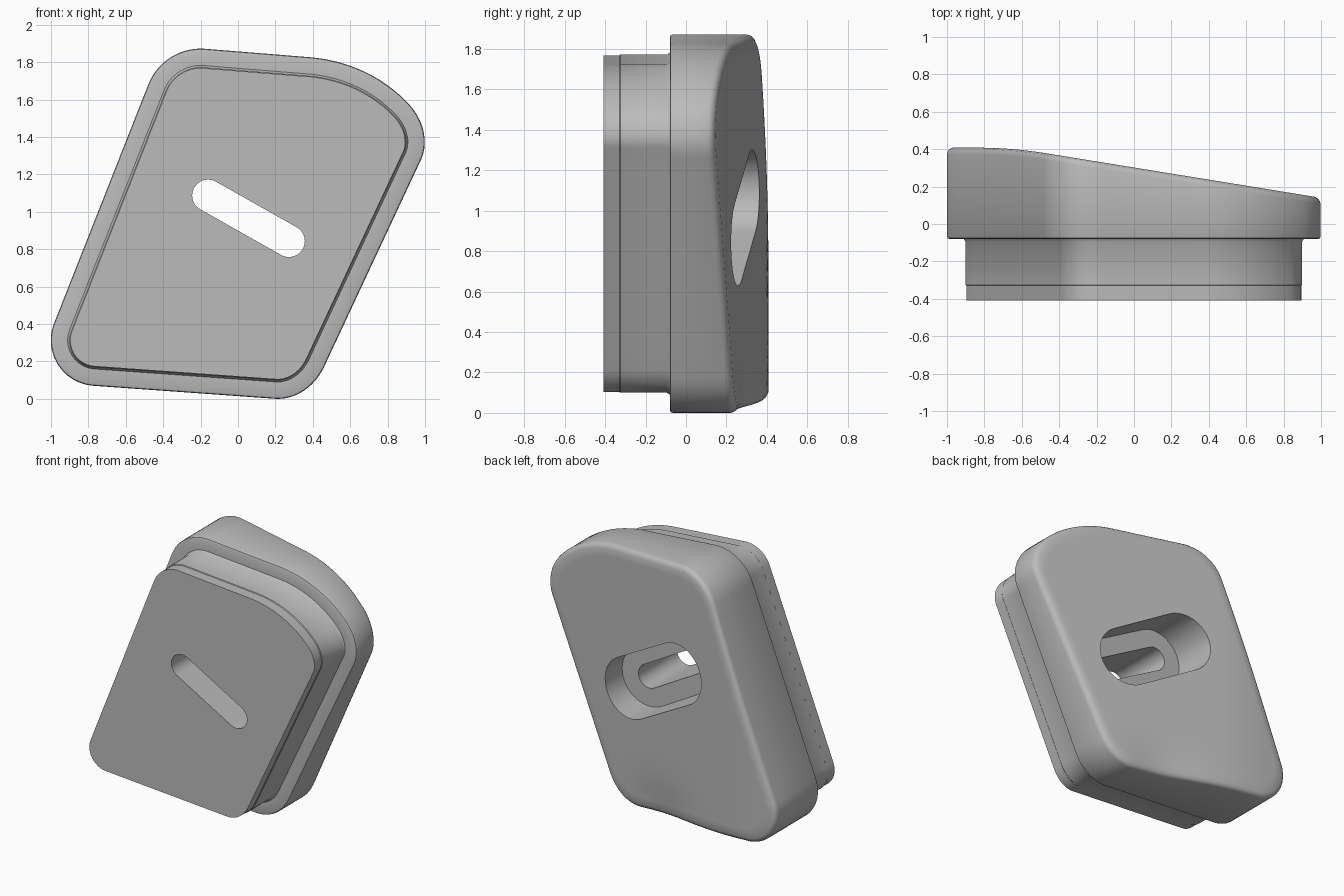
import bpy
import bmesh
import math
from mathutils import Vector

cube = bpy.data.objects.get("Cube")
if cube:
    bpy.data.objects.remove(cube, do_unlink=True)

grey = bpy.data.materials.new("plain_grey")
grey.use_nodes = True
COLOUR = (0.5, 0.5, 0.5, 1)
grey.diffuse_color = COLOUR
grey.node_tree.nodes["Principled BSDF"].inputs["Base Color"].default_value = COLOUR

# Outline corners in (x, z): start of the bend, its control corner, end of the bend
BENDS = [
    ((-0.48, 1.68), (-0.395, 1.90), (-0.16, 1.87)),
    ((0.40, 1.825), (0.70, 1.795), (0.90, 1.59)),
    ((0.90, 1.59), (1.065, 1.43), (0.97, 1.26)),
    ((0.46, 0.17), (0.375, -0.01), (0.20, 0.0)),
    ((-0.78, 0.07), (-1.10, 0.10), (-0.985, 0.40)),
]


def bend(a, c, b, steps=12):
    """Rounded corner as a conic arc from a to b."""
    a, c, b = Vector(a), Vector(c), Vector(b)
    w = math.cos((c - a).angle(b - c) / 2)
    pts = []
    for i in range(steps + 1):
        t = i / steps
        k = (1 - t) ** 2, 2 * w * t * (1 - t), t * t
        pts.append((a * k[0] + c * k[1] + b * k[2]) / sum(k))
    return pts


def outline():
    """Closed outline with the straight runs subdivided."""
    pts = []
    for i, b in enumerate(BENDS):
        arc = bend(*b)
        end, start = arc[-1], Vector(BENDS[(i + 1) % len(BENDS)][0])
        pts += arc
        if (start - end).length < 0.01:
            pts.pop()
        else:
            pts += [end.lerp(start, j / 12) for j in range(1, 12)]
    return pts


def inset(pts, d):
    """Move a clockwise outline inward by d."""
    out = []
    for i, p in enumerate(pts):
        t = (pts[(i + 1) % len(pts)] - pts[i - 1]).normalized()
        out.append(p + Vector((t.y, -t.x)) * d)
    return out


def back_y(p):
    """Sloping back surface, levelling off on one side with a low hollow."""
    slope = 0.302 - 0.162 * p.x
    top, soft = 0.408, 0.03
    h = max(soft - abs(slope - top), 0) / soft
    y = min(slope, top) - h * h * soft / 4
    dip = math.exp(-((p.x + 0.02) / 0.25) ** 2 - (p.y / 0.22) ** 2)
    return y - 0.03 * dip


def make_object(name, rings):
    """Loft matching rings of 3D points into a closed solid."""
    bm = bmesh.new()
    loops = [[bm.verts.new(p) for p in ring] for ring in rings]
    n = len(loops[0])
    for lo, hi in zip(loops, loops[1:]):
        for i in range(n):
            j = (i + 1) % n
            bm.faces.new((lo[i], lo[j], hi[j], hi[i]))
    bm.faces.new(loops[0])
    bm.faces.new(loops[-1])
    bmesh.ops.recalc_face_normals(bm, faces=bm.faces)
    mesh = bpy.data.meshes.new(name)
    bm.to_mesh(mesh)
    bm.free()
    mesh.materials.append(grey)
    obj = bpy.data.objects.new(name, mesh)
    bpy.context.collection.objects.link(obj)
    return obj


def flat_ring(pts, y):
    return [(p.x, y, p.y) for p in pts]


def slot_cutter(name, radius, y0, y1):
    """Long round-ended hole cutter."""
    a, b = Vector((-0.16, 1.087)), Vector((0.272, 0.843))
    tilt = math.atan2(b.y - a.y, b.x - a.x)
    pts = []
    for centre, first in ((b, tilt - math.pi / 2), (a, tilt + math.pi / 2)):
        for i in range(25):
            ang = first + math.pi * i / 24
            pts.append(centre + radius * Vector((math.cos(ang), math.sin(ang))))
    cutter = make_object(name, [flat_ring(pts, y0), flat_ring(pts, y1)])
    cutter.hide_render = True
    return cutter


# Plug, shoulder and rim profile: (inset, y)
edge = outline()
profile = [(0.104, -0.408), (0.104, -0.33), (0.1, -0.325), (0.1, -0.095),
           (0.09, -0.08), (0.015, -0.08), (0.004, -0.076), (0, -0.065)]
rings = [flat_ring(inset(edge, d), y) for d, y in profile]

# Rounded back edge
for d, drop in ((0, 0.035), (0.004, 0.02), (0.013, 0.009), (0.032, 0)):
    rings.append([(p.x, back_y(p) - drop, p.y) for p in inset(edge, d)])

# Back surface shrinking to the middle
middle = Vector((0.04, 0.96))
inner = inset(edge, 0.032)
for k in range(1, 17):
    ring = [p.lerp(middle, k / 17) for p in inner]
    rings.append([(p.x, back_y(p), p.y) for p in ring])
body = make_object("stepped_plug_body", rings)

# Through slot and its wider recess at the back
bpy.context.view_layer.objects.active = body
body.select_set(True)
for cutter in (slot_cutter("slot_cutter", 0.085, -1, 1),
               slot_cutter("recess_cutter", 0.215, 0.03, 1)):
    mod = body.modifiers.new("cut", "BOOLEAN")
    mod.operation = "DIFFERENCE"
    mod.solver = "EXACT"
    mod.object = cutter
    bpy.ops.object.modifier_apply(modifier=mod.name)
    bpy.data.objects.remove(cutter, do_unlink=True)

bpy.ops.object.shade_smooth_by_angle(angle=math.radians(35))
